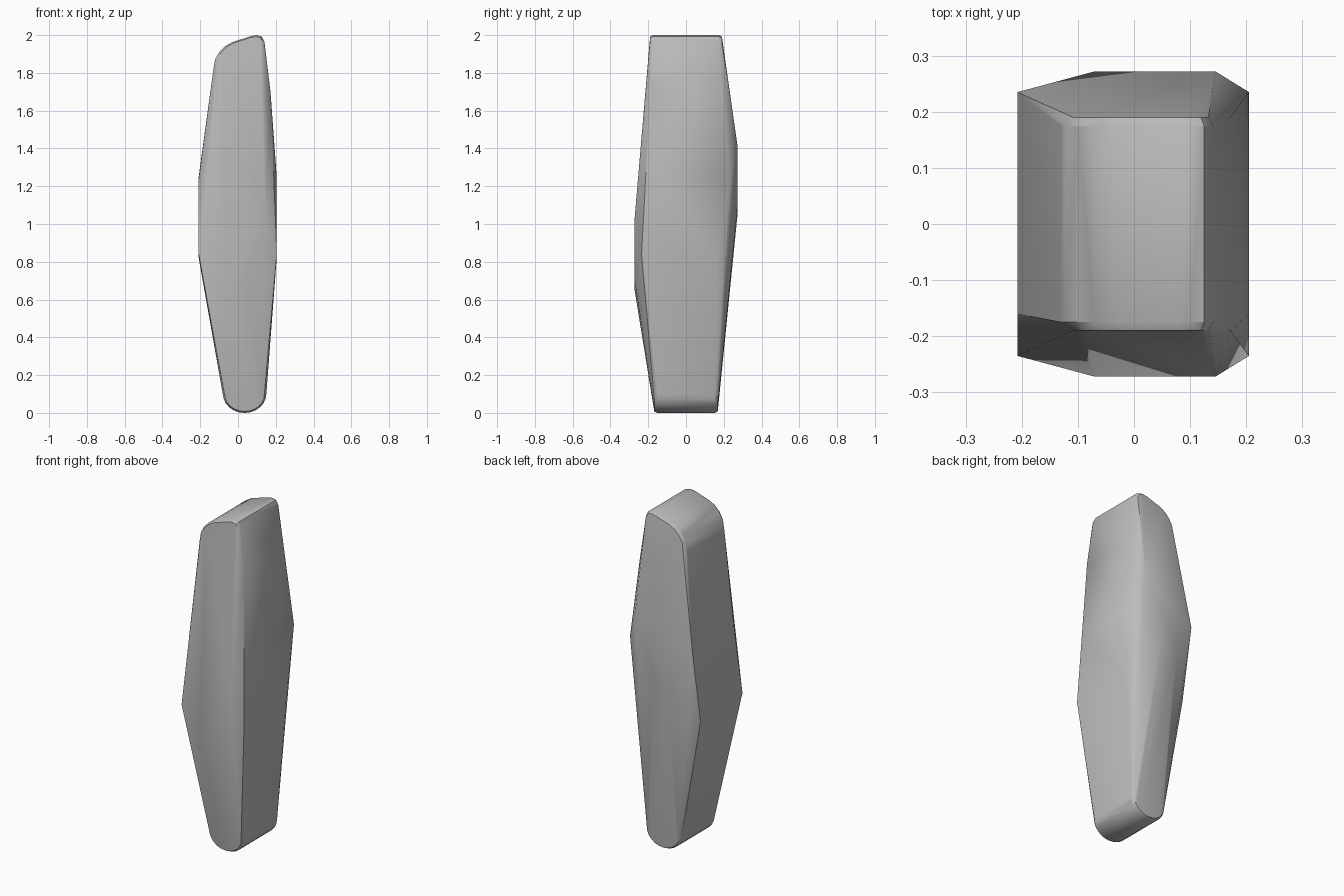
import bpy
import bmesh
import math

cube = bpy.data.objects.get("Cube")
if cube:
    bpy.data.objects.remove(cube, do_unlink=True)

stone = bpy.data.materials.new("stone_grey")
stone.use_nodes = True
grey = (0.5, 0.5, 0.5, 1)
stone.diffuse_color = grey
bsdf = stone.node_tree.nodes["Principled BSDF"]
bsdf.inputs["Base Color"].default_value = grey
bsdf.inputs["Roughness"].default_value = 0.8

points = []


def add_end(profile, depth, centre_x, centre_z):
    """Rounded end outline on both sides, with a slightly inset rim."""
    for x, z in profile:
        for side in (-1, 1):
            points.append((x, side * (depth - 0.015), z))
            points.append((x + (centre_x - x) * 0.08, side * depth,
                           z + (centre_z - z) * 0.08))


# Slanted top end and rounded bottom end
top = [(-0.13, 1.82), (-0.122, 1.87), (-0.1, 1.91), (-0.07, 1.94), (-0.03, 1.963),
       (0.07, 1.995), (0.1, 2.0), (0.125, 1.993), (0.14, 1.965)]
add_end(top, 0.19, 0.05, 1.9)
bottom = [(0.035 + 0.115 * math.cos(a), 0.1 + 0.1 * math.sin(a))
          for a in (-math.pi * i / 12 for i in range(13))]
add_end(bottom, 0.168, 0.035, 0.1)

# Crooked ridges on the front and the back; the back one sits higher
for y, lift in ((-0.272, 0), (0.272, 0.39)):
    for x, z in ((-0.07, 0.65), (0.03, 0.7), (0.145, 1.03)):
        points.append((x, y, z + lift))

# Flat slanted belts at the left and right edges
for x in (-0.208, 0.205):
    points += [(x, -0.235, 0.84), (x, -0.16, 1.24), (x, 0.235, 1.25), (x, 0.16, 0.82)]

# Swelling of the right upper edge
for side in (-1, 1):
    points.append((0.172, side * 0.19, 1.7))

# Skin the outline as one convex block
bm = bmesh.new()
for p in points:
    bm.verts.new(p)
hull = bmesh.ops.convex_hull(bm, input=bm.verts)
loose = {g for g in hull["geom_interior"] + hull["geom_unused"]
         if isinstance(g, bmesh.types.BMVert)}
bmesh.ops.delete(bm, geom=list(loose), context="VERTS")
bmesh.ops.dissolve_limit(bm, angle_limit=math.radians(1), verts=bm.verts, edges=bm.edges)
bmesh.ops.recalc_face_normals(bm, faces=bm.faces)

mesh = bpy.data.meshes.new("stone_slab")
bm.to_mesh(mesh)
bm.free()
slab = bpy.data.objects.new("stone_slab", mesh)
bpy.context.collection.objects.link(slab)
mesh.materials.append(stone)

bpy.ops.object.select_all(action="DESELECT")
slab.select_set(True)
bpy.context.view_layer.objects.active = slab
bpy.ops.object.shade_smooth_by_angle(angle=math.radians(30))
